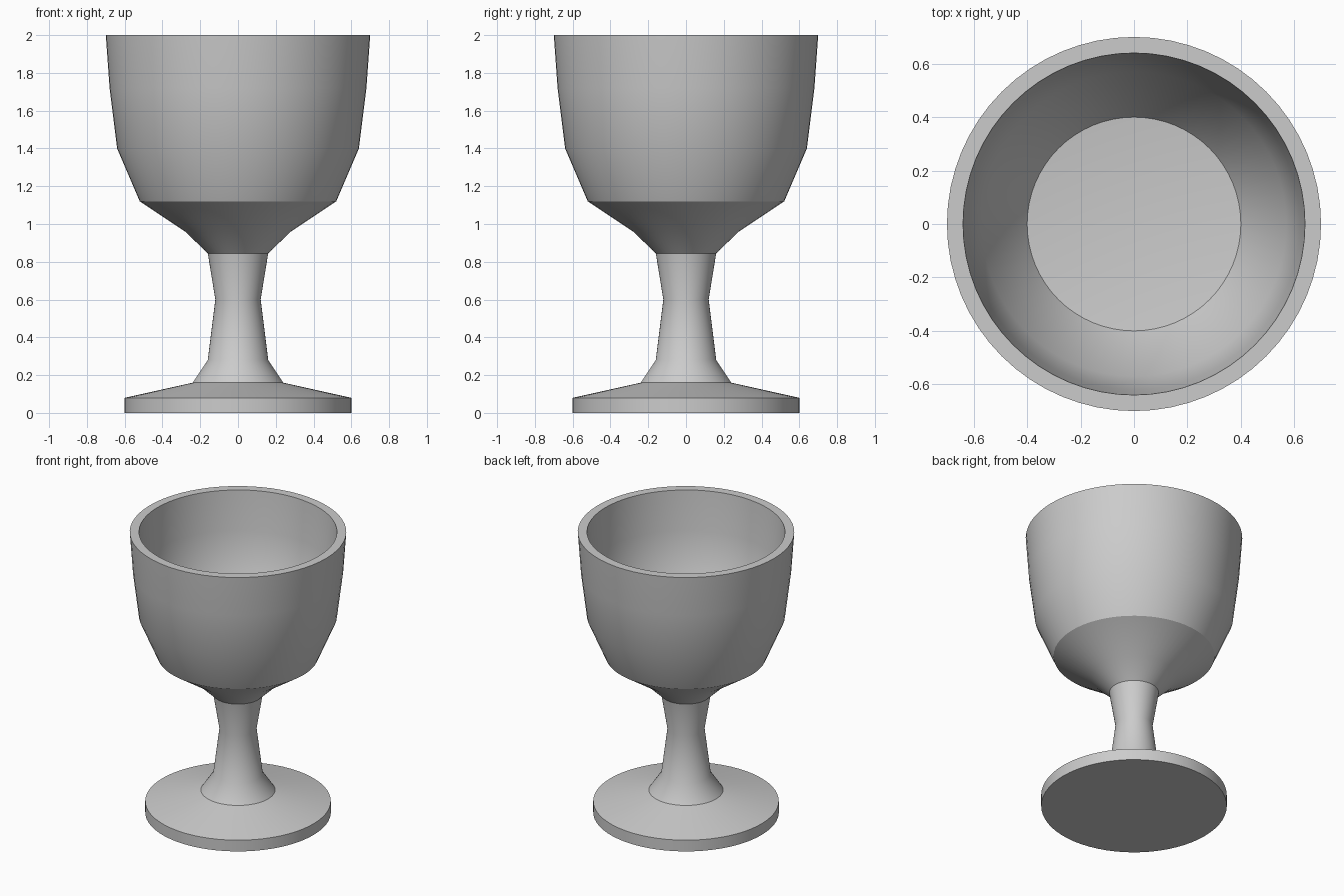
import bpy
import bmesh
import math
from mathutils import Matrix

cube = bpy.data.objects.get("Cube")
if cube:
    bpy.data.objects.remove(cube, do_unlink=True)

# Single plain grey
grey = bpy.data.materials.new("plain grey")
grey.use_nodes = True
colour = (0.6, 0.6, 0.6, 1.0)
grey.diffuse_color = colour
grey.node_tree.nodes["Principled BSDF"].inputs["Base Color"].default_value = colour

# Half profile (radius, height): foot, stem, outer bowl, rim, inner bowl
foot = [(0, 0), (0.6, 0), (0.6, 0.08), (0.24, 0.16)]
stem = [(0.16, 0.28), (0.12, 0.6), (0.16, 0.845)]
bowl_outside = [(0.28, 0.96), (0.52, 1.12), (0.64, 1.4), (0.68, 1.72), (0.7, 2)]
bowl_inside = [(0.64, 2), (0.62, 1.72), (0.57, 1.4), (0.4, 1.16), (0, 1.12)]


def lathe(name, profile, segments=64):
    """Spin a half profile around the z axis into a closed solid."""
    bm = bmesh.new()
    verts = [bm.verts.new((r, 0, z)) for r, z in profile]
    edges = [bm.edges.new(pair) for pair in zip(verts, verts[1:])]
    bmesh.ops.spin(bm, geom=verts + edges, cent=(0, 0, 0), axis=(0, 0, 1),
                   angle=math.tau, steps=segments, use_merge=True)
    bmesh.ops.remove_doubles(bm, verts=bm.verts, dist=0.0005)
    bmesh.ops.recalc_face_normals(bm, faces=bm.faces)
    mesh = bpy.data.meshes.new(name)
    bm.to_mesh(mesh)
    bm.free()
    mesh.materials.append(grey)
    obj = bpy.data.objects.new(name, mesh)
    bpy.context.collection.objects.link(obj)
    return obj


goblet = lathe("goblet", foot + stem + bowl_outside + bowl_inside)

# Smooth curved walls, keep the foot, stem, rim and bowl creases sharp
bpy.ops.object.select_all(action="DESELECT")
goblet.select_set(True)
bpy.context.view_layer.objects.active = goblet
bpy.ops.object.shade_smooth_by_angle(angle=math.radians(30))
